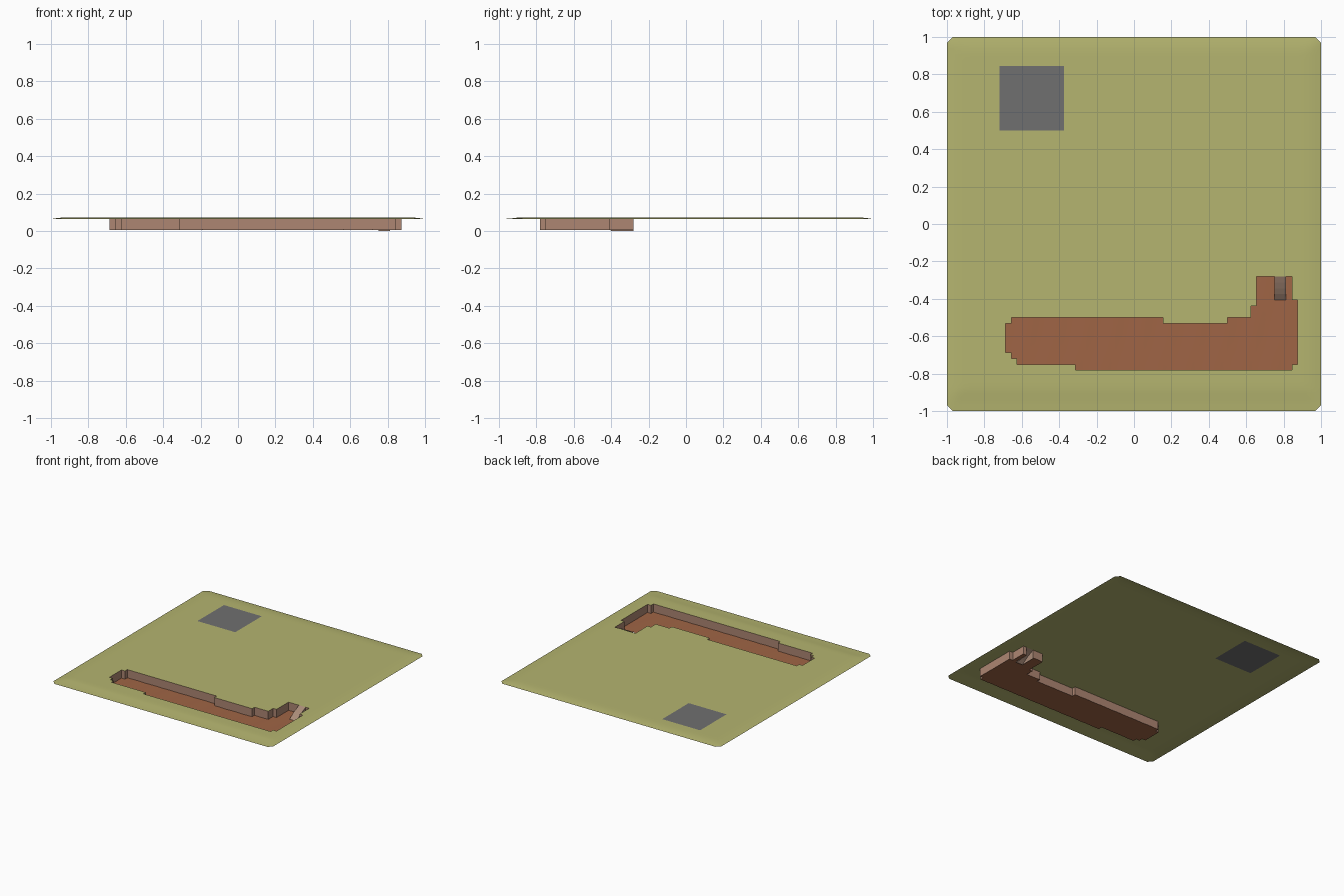
import bpy, bmesh, math

if "Cube" in bpy.data.objects:
    bpy.data.objects.remove(bpy.data.objects["Cube"])

CELL = 1 / 32      # the terrain is a 64 x 64 grid of cells
N = 32
TOP, FLOOR = 0.073, 0.006

# trench footprint as cell rectangles: x0, x1, y0, y1
TRENCH = [(-22, 28, -22, -17), (-21, 28, -23, -22), (-20, 28, -24, -23),
          (-10, 27, -25, -24), (-21, 5, -17, -16), (16, 28, -17, -16),
          (20, 28, -16, -14), (21, 28, -14, -13), (21, 27, -13, -9)]
RAMP = [(24, 26, -13, -9)]
PAD = [(-23, -12, 16, 27)]


def inside(i, j, rects):
    return any(a <= i < b and c <= j < d for a, b, c, d in rects)


def ramp_down(d, points):
    # linear interpolation of edge height by distance from the border
    for (d0, z0), (d1, z1) in zip(points, points[1:]):
        if d <= d1:
            return z0 + (z1 - z0) * (d - d0) / (d1 - d0)
    return points[-1][1]


def ground_z(i, j):
    side = [(0, 0.064), (1, 0.069), (2, 0.072), (3, TOP)]
    front = [(0, 0.063), (2, 0.067), (3, 0.071), (4, TOP)]
    return min(ramp_down(N - abs(i), side), ramp_down(N - j, side),
               ramp_down(N + j, front))


def floor_z(i, j):
    return FLOOR + 0.001 * math.sin(i * 1.3) * math.cos(j * 0.35)


def make(name, polys, color, smooth=False):
    bm = bmesh.new()
    cache = {}
    for poly in polys:
        vs = []
        for p in poly:
            key = tuple(round(c, 5) for c in p)
            if key not in cache:
                cache[key] = bm.verts.new(p)
            vs.append(cache[key])
        bm.faces.new(vs).smooth = smooth
    me = bpy.data.meshes.new(name)
    bm.to_mesh(me)
    bm.free()
    ob = bpy.data.objects.new(name, me)
    bpy.context.collection.objects.link(ob)
    mat = bpy.data.materials.new(name)
    mat.diffuse_color = (*color, 1)
    mat.use_nodes = True
    mat.node_tree.nodes["Principled BSDF"].inputs["Base Color"].default_value = mat.diffuse_color
    me.materials.append(mat)
    return ob


def cell_poly(i, j, height):
    corners = [(i, j), (i + 1, j), (i + 1, j + 1), (i, j + 1)]
    # clipped outer corners
    corners = [c for c in corners if not (abs(c[0]) == N and abs(c[1]) == N)]
    return [(x * CELL, y * CELL, height(x, y)) for x, y in corners]


cells = [(i, j) for i in range(-N, N) for j in range(-N, N)]

# grassy ground sheet, open over the trench and the pad
make("ground", [cell_poly(i, j, ground_z) for i, j in cells
                if not inside(i, j, TRENCH + PAD)], (0.46, 0.46, 0.16), True)

# grey square set flush in the ground
make("paved_square", [cell_poly(i, j, ground_z) for i, j in cells
                      if inside(i, j, PAD)], (0.16, 0.16, 0.16))

# gently uneven trench floor
make("trench_floor", [cell_poly(i, j, floor_z) for i, j in cells
                      if inside(i, j, TRENCH) and not inside(i, j, RAMP)],
     (0.35, 0.13, 0.06), True)

# vertical trench walls along the footprint, open at the head of the ramp
walls = []
for i, j in cells:
    if not inside(i, j, TRENCH):
        continue
    for di, dj, a, b in [(0, -1, (0, 0), (1, 0)), (1, 0, (1, 0), (1, 1)),
                         (0, 1, (1, 1), (0, 1)), (-1, 0, (0, 1), (0, 0))]:
        if inside(i + di, j + dj, TRENCH) or inside(i, j, RAMP):
            continue
        p, q = (i + a[0], j + a[1]), (i + b[0], j + b[1])
        walls.append([(x * CELL, y * CELL, z) for (x, y), z in
                      [(q, floor_z(*q)), (p, floor_z(*p)),
                       (p, ground_z(*p)), (q, ground_z(*q))]])
make("trench_walls", walls, (0.42, 0.24, 0.17))

# narrow entry ramp: sloped strip with side cheeks
profile = [(-9, TOP), (-10, 0.059), (-11, 0.043), (-12, 0.024), (-13, 0.0)]
x0, x1 = 24 * CELL, 26 * CELL
ramp = []
for (ya, za), (yb, zb) in zip(profile, profile[1:]):
    ya, yb = ya * CELL, yb * CELL
    ramp.append([(x0, yb, zb), (x1, yb, zb), (x1, ya, za), (x0, ya, za)])
for x, flip in ((x0, False), (x1, True)):
    side = [(x, y * CELL, z) for y, z in profile] + [(x, -9 * CELL, 0)]
    ramp.append(side[::-1] if flip else side)
make("entry_ramp", ramp, (0.40, 0.26, 0.19))
